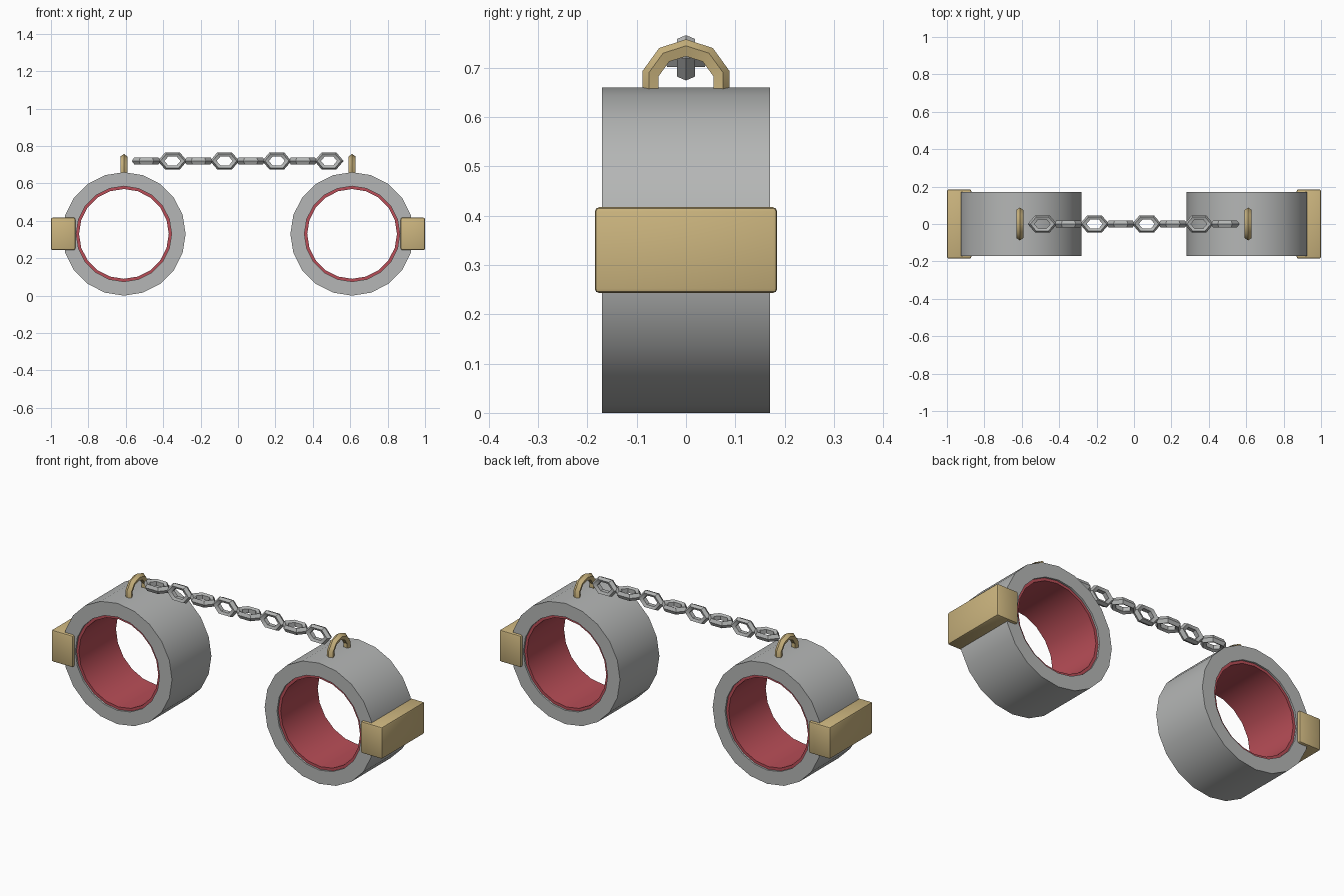
import bpy, bmesh, math
from mathutils import Matrix, Vector

if "Cube" in bpy.data.objects:
    bpy.data.objects.remove(bpy.data.objects["Cube"])


def material(name, rgb):
    m = bpy.data.materials.new(name)
    m.use_nodes = True
    m.diffuse_color = (*rgb, 1)
    m.node_tree.nodes["Principled BSDF"].inputs["Base Color"].default_value = (*rgb, 1)
    return m


STEEL = material("grey steel", (0.46, 0.47, 0.465))
BRASS = material("pale brass", (0.60, 0.46, 0.21))
RED = material("red lining", (0.48, 0.075, 0.095))


def finish(name, bm, mat, location):
    bmesh.ops.recalc_face_normals(bm, faces=bm.faces)
    mesh = bpy.data.meshes.new(name)
    bm.to_mesh(mesh)
    bm.free()
    ob = bpy.data.objects.new(name, mesh)
    ob.location = location
    mesh.materials.append(mat)
    bpy.context.collection.objects.link(ob)
    bpy.ops.object.select_all(action="DESELECT")
    ob.select_set(True)
    bpy.context.view_layer.objects.active = ob
    bpy.ops.object.shade_smooth_by_angle(angle=math.radians(30))
    return ob


def revolve(profile, sides):
    """Sweep a closed (radius, offset) profile around the y axis, first vertex at the top."""
    bm = bmesh.new()
    rings = []
    for i in range(sides):
        a = 2 * math.pi * i / sides
        rings.append([bm.verts.new((r * math.sin(a), y, r * math.cos(a))) for r, y in profile])
    n = len(profile)
    for i in range(sides):
        p, q = rings[i], rings[(i + 1) % sides]
        for j in range(n):
            k = (j + 1) % n
            bm.faces.new((p[j], q[j], q[k], p[k]))
    return bm


def band(inner, outer, half):
    return [(inner, -half), (outer, -half), (outer, half), (inner, half)]


def wire(major, minor, sides=5):
    return [(major + minor * math.cos(2 * math.pi * i / sides),
             minor * math.sin(2 * math.pi * i / sides)) for i in range(sides)]


CUFF_X, CUFF_Z = 0.61, 0.33

for side, label in ((1, "left"), (-1, "right")):
    x = side * CUFF_X
    # Cuff band and its lining
    finish(label + "_cuff", revolve(band(0.255, 0.33, 0.17), 20), STEEL, (x, 0, CUFF_Z))
    finish(label + "_lining", revolve(band(0.24, 0.256, 0.16), 20), RED, (x, 0, CUFF_Z))

    # Lock block on the outer side
    bm = bmesh.new()
    bmesh.ops.create_cube(bm, size=1, matrix=Matrix.Diagonal((0.13, 0.37, 0.174, 1)))
    bmesh.ops.bevel(bm, geom=bm.edges[:], offset=0.009, segments=2, profile=0.5, affect="EDGES")
    finish(label + "_lock", bm, BRASS, (side * 0.935, 0, CUFF_Z))

    # Loop on top, turned across the cuff and half sunk into it
    bm = revolve(wire(0.0735, 0.019), 10)
    bmesh.ops.rotate(bm, verts=bm.verts, matrix=Matrix.Rotation(math.pi / 2, 3, "Z"))
    bmesh.ops.bisect_plane(bm, geom=bm.verts[:] + bm.edges[:] + bm.faces[:],
                           plane_co=Vector((0, 0, -0.015)), plane_no=Vector((0, 0, -1)),
                           clear_outer=True)
    finish(label + "_loop", bm, BRASS, (x, 0, 0.665))

# Chain of stretched six-sided links, every other one lying flat
for i in range(8):
    bm = revolve(wire(0.0585, 0.0195), 6)
    bmesh.ops.rotate(bm, verts=bm.verts, matrix=Matrix.Rotation(math.pi / 2, 3, "Y"))
    bmesh.ops.scale(bm, verts=bm.verts, vec=(1, 1, 0.68))
    if i % 2 == 0:
        bmesh.ops.rotate(bm, verts=bm.verts, matrix=Matrix.Rotation(math.pi / 2, 3, "X"))
    finish("chain_link_%d" % (i + 1), bm, STEEL, (-0.49 + 0.1395 * i, 0, 0.72))
